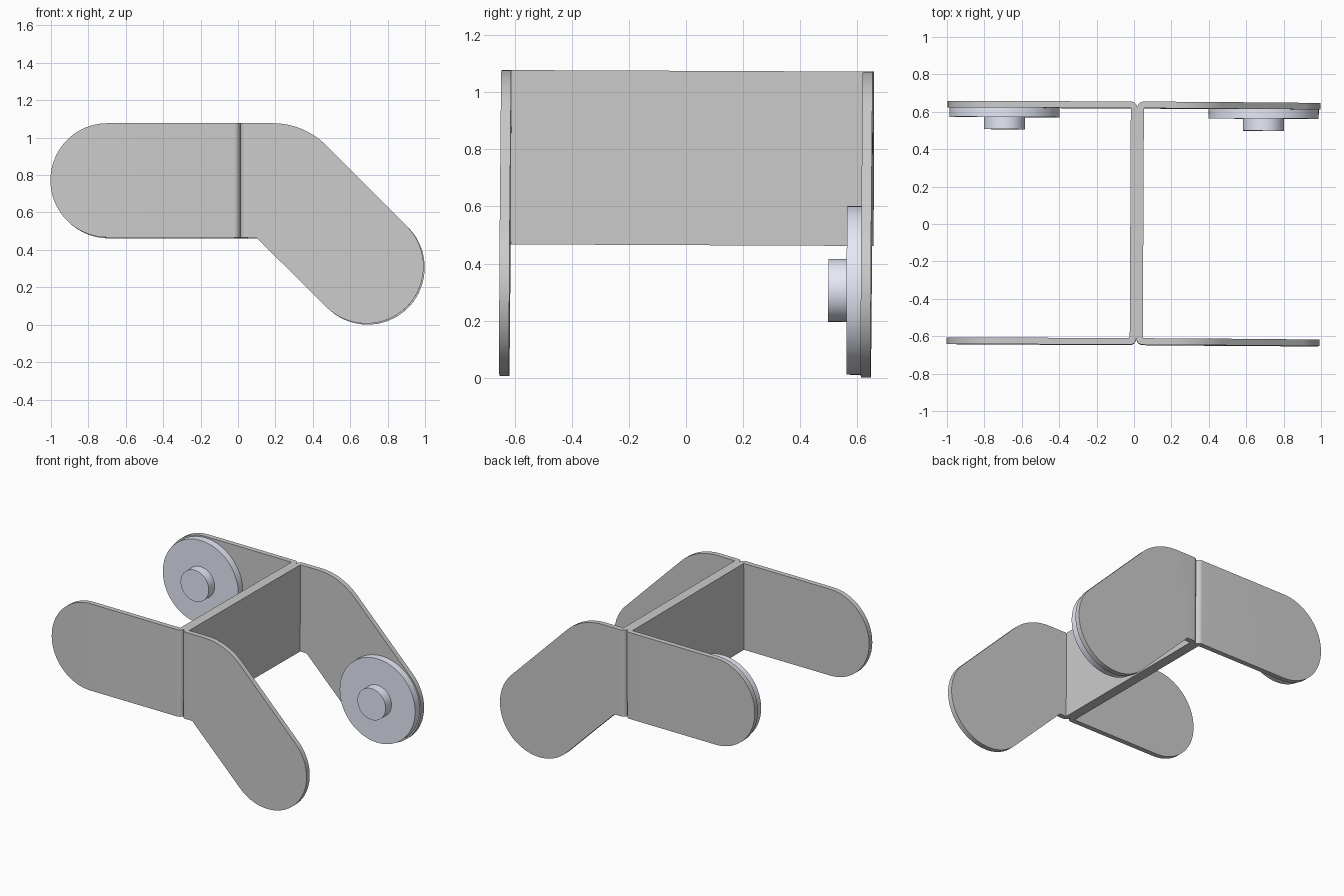
import bpy, bmesh
from math import radians, sin, cos, pi
from mathutils import Matrix, Vector

if "Cube" in bpy.data.objects:
    bpy.data.objects.remove(bpy.data.objects["Cube"])

T = 0.035          # sheet thickness
HALF = 0.65        # half width over the flanges
SEAM = 0.015       # x where the two webs meet
TOP, BOT = 1.073, 0.463
R = 0.305          # flange end radius
TILT = (Matrix.Translation((0, 0, 0.0015))
        @ Matrix.Rotation(radians(-0.27), 4, 'Z')
        @ Matrix.Rotation(radians(-0.25), 4, 'X'))


def arc(cx, cy, r, a0, a1, n):
    return [(cx + r * cos(radians(a0 + (a1 - a0) * i / n)),
             cy + r * sin(radians(a0 + (a1 - a0) * i / n))) for i in range(n + 1)]


def prism(name, pts, direction):
    bm = bmesh.new()
    face = bm.faces.new([bm.verts.new(p) for p in pts])
    ext = bmesh.ops.extrude_face_region(bm, geom=[face])
    bmesh.ops.translate(bm, vec=Vector(direction),
                        verts=[v for v in ext['geom'] if isinstance(v, bmesh.types.BMVert)])
    bmesh.ops.recalc_face_normals(bm, faces=bm.faces)
    mesh = bpy.data.meshes.new(name)
    bm.to_mesh(mesh)
    bm.free()
    obj = bpy.data.objects.new(name, mesh)
    bpy.context.collection.objects.link(obj)
    return obj


def activate(obj):
    bpy.ops.object.select_all(action='DESELECT')
    obj.select_set(True)
    bpy.context.view_layer.objects.active = obj


def finish(obj):
    obj.data.transform(TILT)
    activate(obj)
    bpy.ops.object.shade_smooth_by_angle(angle=radians(30))


def bracket(name, side, outline):
    # U-shaped folded sheet seen from above, trimmed by the side outline
    half = ([(1.2, HALF)] + arc(T, HALF - T, T, 90, 180, 10))
    inner = [(T, HALF - T), (1.2, HALF - T)]
    plan = (half + [(x, -y) for x, y in reversed(half)]
            + [(x, -y) for x, y in reversed(inner)] + inner)
    obj = prism(name, [(SEAM + side * x, y, -0.2) for x, y in plan], (0, 0, 1.6))
    cutter = prism("outline_cutter", [(x, -1, z) for x, z in outline], (0, 2, 0))
    cutter.hide_render = True
    mod = obj.modifiers.new("trim", 'BOOLEAN')
    mod.operation = 'INTERSECT'
    mod.solver = 'EXACT'
    mod.object = cutter
    activate(obj)
    bpy.ops.object.modifier_apply(modifier=mod.name)
    bpy.data.objects.remove(cutter, do_unlink=True)
    finish(obj)


# Straight bracket on the left, angled bracket on the right
LEFT = (-0.695, 0.768)
RIGHT = (0.69, 0.307)
bracket("straight_bracket", -1,
        [(0.2, BOT), (0.2, TOP)] + arc(*LEFT, R, 90, 270, 40))
bracket("angled_bracket", 1,
        [(0.10, BOT), (-0.2, BOT), (-0.2, TOP)]
        + arc(0.19, TOP - 0.40, 0.40, 90, 45, 16)
        + arc(*RIGHT, R, 45, -135, 40))

# Discs with hubs on the inner face of the rear flange
mat = bpy.data.materials.new("pale_blue")
mat.diffuse_color = (0.79, 0.82, 0.93, 1)
mat.use_nodes = True
mat.node_tree.nodes["Principled BSDF"].inputs["Base Color"].default_value = mat.diffuse_color
for label, (cx, cz) in (("left", LEFT), ("right", RIGHT)):
    y = HALF - T
    # stepped profile: (radius, depth from flange)
    steps = [(0, 0), (0.295, 0), (0.295, 0.05), (0.11, 0.05), (0.11, 0.115), (0, 0.115)]
    bm = bmesh.new()
    vs = [bm.verts.new((cx + r, y - d, cz)) for r, d in steps]
    es = [bm.edges.new(p) for p in zip(vs, vs[1:])]
    bmesh.ops.spin(bm, geom=vs + es, cent=(cx, y, cz), axis=(0, 1, 0),
                   angle=2 * pi, steps=72)
    bmesh.ops.remove_doubles(bm, verts=bm.verts, dist=1e-5)
    bmesh.ops.recalc_face_normals(bm, faces=bm.faces)
    mesh = bpy.data.meshes.new(label + "_disc_hub")
    bm.to_mesh(mesh)
    bm.free()
    mesh.materials.append(mat)
    disc = bpy.data.objects.new(label + "_disc_hub", mesh)
    bpy.context.collection.objects.link(disc)
    finish(disc)
